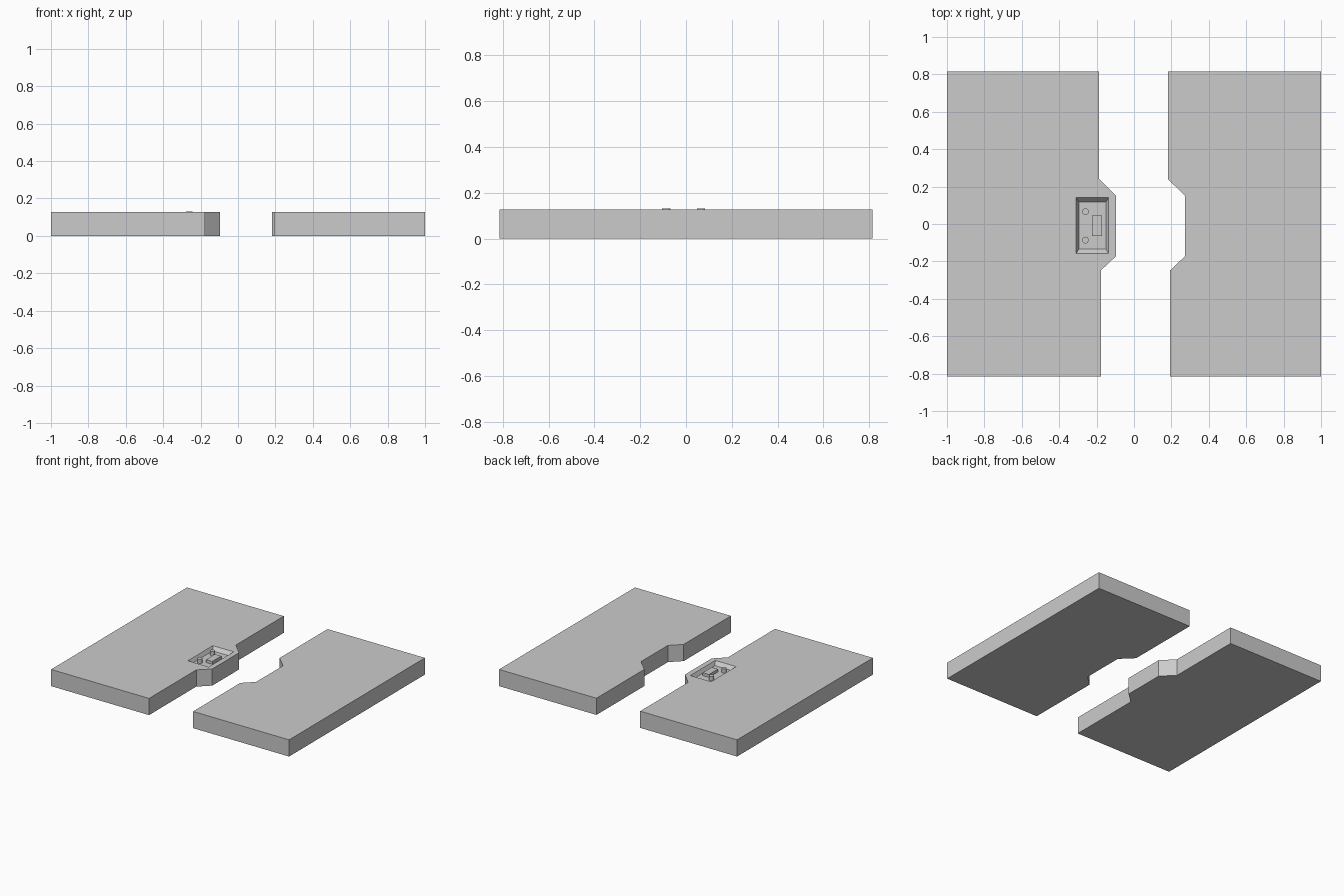
import bpy, bmesh

if "Cube" in bpy.data.objects:
    bpy.data.objects.remove(bpy.data.objects["Cube"])

H = 0.127       # slab thickness
FLOOR = 0.1     # recess floor height


def add_object(name, bm):
    bmesh.ops.recalc_face_normals(bm, faces=bm.faces)
    mesh = bpy.data.meshes.new(name)
    bm.to_mesh(mesh)
    bm.free()
    obj = bpy.data.objects.new(name, mesh)
    bpy.context.collection.objects.link(obj)
    return obj


def slab(name, outline, height):
    bm = bmesh.new()
    face = bm.faces.new([bm.verts.new((x, y, 0)) for x, y in outline])
    ext = bmesh.ops.extrude_face_region(bm, geom=[face], use_keep_orig=True)
    verts = [v for v in ext["geom"] if isinstance(v, bmesh.types.BMVert)]
    bmesh.ops.translate(bm, verts=verts, vec=(0, 0, height))
    return add_object(name, bm)


def frustum(name, x0, x1, y0, y1, z0, z1, flare=0.0):
    bm = bmesh.new()
    bmesh.ops.create_cube(bm, size=1)
    for v in bm.verts:
        top = v.co.z > 0
        f = flare if top else 0
        v.co = (x1 + f if v.co.x > 0 else x0 - f,
                y1 + f * 1.6 if v.co.y > 0 else y0 - f * 1.6,
                z1 if top else z0)
    return add_object(name, bm)


# Left door leaf with its projecting tongue
left = slab("left_door", [(-1, -0.815), (-0.177, -0.815), (-0.177, -0.248),
                          (-0.096, -0.172), (-0.096, 0.15), (-0.186, 0.24),
                          (-0.186, 0.815), (-1, 0.815)], H)

# Right door leaf with the matching notch
slab("right_door", [(1, -0.815), (1, 0.815), (0.182, 0.815), (0.182, 0.24),
                    (0.273, 0.15), (0.273, -0.172), (0.193, -0.248),
                    (0.193, -0.815)], H)

# Sloped control panel recess, cut into the left leaf
cutter = frustum("recess_cutter", -0.295, -0.15, -0.135, 0.117,
                 FLOOR, FLOOR + 2 * (H - FLOOR), flare=0.03)
cutter.hide_render = True
mod = left.modifiers.new("recess", 'BOOLEAN')
mod.operation = 'DIFFERENCE'
mod.solver = 'EXACT'
mod.object = cutter
bpy.context.view_layer.objects.active = left
bpy.ops.object.modifier_apply(modifier=mod.name)
bpy.data.objects.remove(cutter)

# Raised plate and two round buttons inside the recess
frustum("panel_plate", -0.225, -0.172, -0.063, 0.045, FLOOR - 0.002, 0.122)
for i, y in enumerate((-0.086, 0.066)):
    bpy.ops.mesh.primitive_cylinder_add(vertices=16, radius=0.018, depth=0.033,
                                        location=(-0.26, y, 0.1145))
    bpy.context.object.name = f"panel_button_{i + 1}"
    bpy.ops.object.shade_smooth_by_angle()
